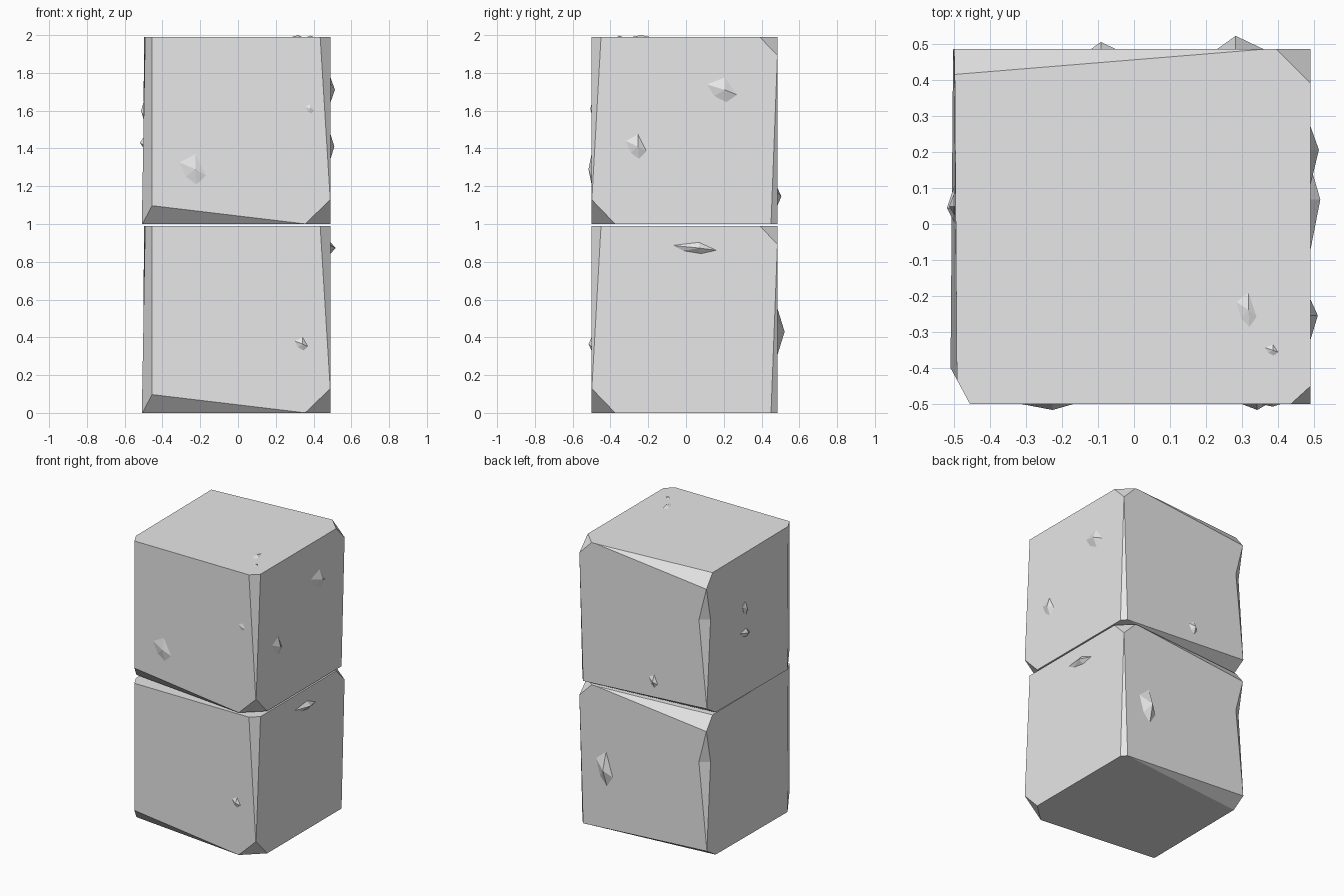
import bpy
import bmesh
from mathutils import Vector

if "Cube" in bpy.data.objects:
    bpy.data.objects.remove(bpy.data.objects["Cube"], do_unlink=True)

stone = bpy.data.materials.new("stone_grey")
stone.use_nodes = True
GREY = (0.8, 0.8, 0.8, 1)
stone.diffuse_color = GREY
stone.node_tree.nodes["Principled BSDF"].inputs["Base Color"].default_value = GREY


def finish(name, bm):
    bmesh.ops.recalc_face_normals(bm, faces=bm.faces)
    mesh = bpy.data.meshes.new(name)
    bm.to_mesh(mesh)
    bm.free()
    mesh.materials.append(stone)
    obj = bpy.data.objects.new(name, mesh)
    bpy.context.collection.objects.link(obj)
    return obj


def hull(name, points):
    bm = bmesh.new()
    for p in points:
        bm.verts.new(p)
    result = bmesh.ops.convex_hull(bm, input=bm.verts)
    loose = {v for v in result["geom_interior"] + result["geom_unused"]
             if isinstance(v, bmesh.types.BMVert)}
    bmesh.ops.delete(bm, geom=list(loose), context='VERTS')
    return finish(name, bm)


def slice_off(bm, a, b, c):
    """Cut along the plane through three points, keep the side with the centre."""
    a, b, c = Vector(a), Vector(b), Vector(c)
    normal = (b - a).cross(c - a).normalized()
    if normal.dot(Vector((0, 0, H / 2)) - a) > 0:
        normal.negate()
    bmesh.ops.bisect_plane(bm, geom=bm.verts[:] + bm.edges[:] + bm.faces[:],
                           dist=1e-5, plane_co=a, plane_no=normal, clear_outer=True)
    rim = [e for e in bm.edges if e.is_boundary]
    bmesh.ops.holes_fill(bm, edges=rim, sides=0)


# Block extents
R, F, B, H = 0.49, -0.5, 0.485, 0.99


def make_block(name, base):
    bm = bmesh.new()
    bmesh.ops.create_cube(bm, size=1)
    for v in bm.verts:
        back, top = v.co.y > 0, v.co.z > 0
        if v.co.x > 0:
            x = R
        elif top:
            x = -0.498 if back else -0.491
        else:
            x = -0.502 if back else -0.51
        v.co = (x, B if back else F, H if top else 0)

    # Worn edges and corners
    slice_off(bm, (-0.455, F, 0), (-0.455, F, H), (-0.49, -0.435, H))
    slice_off(bm, (0.36, F, 0), (-0.455, F, 0.097), (-0.508, -0.405, 0))
    slice_off(bm, (0.435, F, H), (R, -0.45, H), (R, F, 0.1))
    slice_off(bm, (0.355, F, 0), (R, F, 0.13), (R, -0.375, 0))
    slice_off(bm, (0.46, B, 0), (R, 0.45, 0), (R, B, 0.92))
    slice_off(bm, (0.36, B, H), (-0.498, B, 0.9), (-0.498, 0.415, H))
    slice_off(bm, (0.395, B, H), (R, 0.39, H), (R, B, 0.892))
    slice_off(bm, (0.46, B, 0), (-0.5, B, 0.06), (-0.5, 0.39, 0))
    block = finish(name, bm)

    # Gouge in the back upright edge
    d1, d2 = Vector((-0.44, B, 0.67)), Vector((-0.5, 0.44, 0.67))
    cutter = hull("edge_cutter", [(-0.498, B, 0.9), (-0.502, B, 0.06),
                                  d1 * 2 - d2, d2 * 2 - d1, (-0.6, 0.6, 0.67)])
    cutter.hide_render = True
    mod = block.modifiers.new("gouge", 'BOOLEAN')
    mod.operation, mod.solver, mod.object = 'DIFFERENCE', 'EXACT', cutter
    bpy.context.view_layer.objects.active = block
    bpy.ops.object.modifier_apply(modifier=mod.name)
    bpy.data.objects.remove(cutter, do_unlink=True)
    block.location.z = base
    return block


make_block("lower_block", 0)
make_block("upper_block", 1)

# Each side: origin on the face, then across, along and outward directions
X, Y, Z = Vector((1, 0, 0)), Vector((0, 1, 0)), Vector((0, 0, 1))
SIDES = {
    "front": (Y * F, X, Z, -Y),
    "back": (Y * B, X, Z, Y),
    "left": (X * R, Y, Z, X),
    "right": (X * -0.499, Y, Z, -X),
    "top": (Z * (1 + H), X, Y, Z),
}
# Irregular chip outline in units of its half width and half height
OUTLINE = [(-1, 0.45), (0.2, 1), (1, -0.4), (0.3, -1), (-0.5, -0.5)]


def chip(name, side, u, v, w, h, rise, flip=1):
    o, across, along, out = SIDES[side]
    mid = o + across * u + along * v
    ring = [mid + across * (a * w * flip) + along * (b * h) for a, b in OUTLINE]
    peak = mid + across * (0.2 * w * flip) + out * rise
    hull(name, ring + [p - out * 0.015 for p in ring] + [peak])


# Stone chips on the faces
chip("front_chip_large", "front", -0.24, 1.29, 0.07, 0.08, 0.016)
chip("front_chip_small", "front", 0.38, 1.61, 0.025, 0.025, 0.007)
chip("front_chip_low", "front", 0.335, 0.365, 0.035, 0.035, 0.016)
chip("left_chip_high", "left", 0.19, 1.71, 0.08, 0.065, 0.023)
chip("left_chip_middle", "left", -0.265, 1.41, 0.055, 0.065, 0.02)
chip("left_chip_low", "left", 0.045, 0.873, 0.115, 0.03, 0.027)
chip("right_chip_high", "right", 0.055, 1.6, 0.03, 0.05, 0.014, -1)
chip("right_chip_low", "right", 0.055, 1.43, 0.05, 0.03, 0.02, -1)
chip("back_chip_high", "back", -0.085, 1.145, 0.035, 0.045, 0.02, -1)
chip("back_chip_low", "back", 0.295, 0.43, 0.065, 0.12, 0.037, -1)
chip("top_chip_large", "top", 0.312, -0.238, 0.028, 0.048, 0.01)
chip("top_chip_small", "top", 0.382, -0.35, 0.018, 0.015, 0.007)
